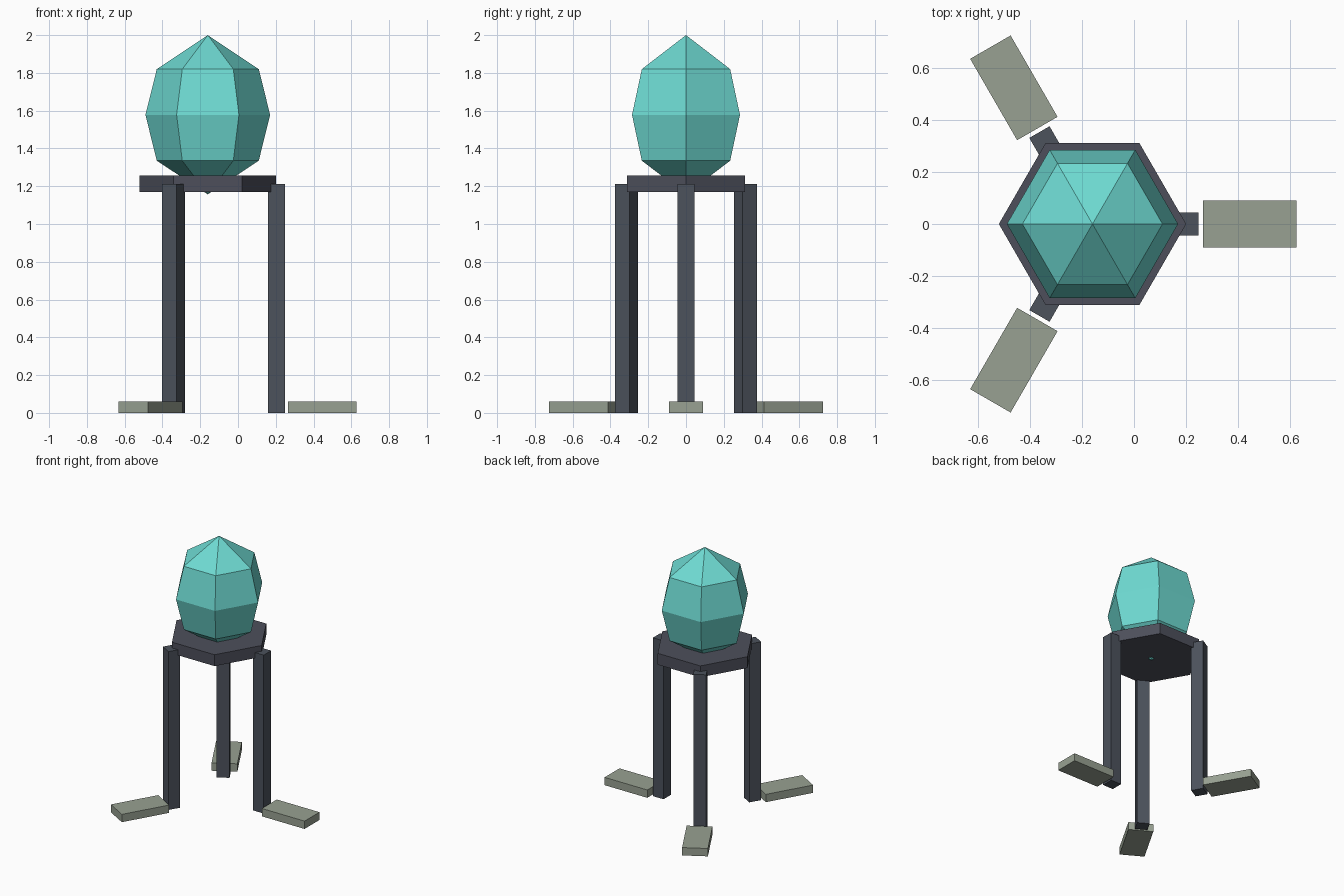
import bpy, bmesh, math
from mathutils import Matrix, Vector

if "Cube" in bpy.data.objects:
    bpy.data.objects.remove(bpy.data.objects["Cube"])

AXIS = Vector((-0.16, 0, 0))  # vertical axis of the tripod


def material(name, rgb):
    """Flat colour from 0-255 sRGB."""
    m = bpy.data.materials.new(name)
    lin = [((c / 255 + 0.055) / 1.055) ** 2.4 for c in rgb]
    m.diffuse_color = (*lin, 1)
    m.use_nodes = True
    m.node_tree.nodes["Principled BSDF"].inputs["Base Color"].default_value = m.diffuse_color
    return m


teal = material("teal crystal", (110, 218, 210))
slate = material("slate platform", (77, 79, 91))
iron = material("iron legs", (76, 82, 92))
stone = material("grey green feet", (152, 161, 146))


def add_object(name, bm, mat):
    bmesh.ops.recalc_face_normals(bm, faces=bm.faces)
    mesh = bpy.data.meshes.new(name)
    bm.to_mesh(mesh)
    bm.free()
    mesh.materials.append(mat)
    obj = bpy.data.objects.new(name, mesh)
    obj.location = AXIS
    bpy.context.collection.objects.link(obj)


def hexagon_lathe(name, profile, mat):
    """Six-sided solid from (radius, height) rings; radius 0 makes a tip."""
    bm = bmesh.new()
    rings = []
    for r, z in profile:
        n = 6 if r else 1
        rings.append([bm.verts.new((r * math.cos(i * math.pi / 3),
                                    r * math.sin(i * math.pi / 3), z)) for i in range(n)])
    for a, b in zip(rings, rings[1:]):
        for i in range(6):
            j = (i + 1) % 6
            corners = [a[i % len(a)], a[j % len(a)], b[j % len(b)], b[i % len(b)]]
            bm.faces.new(list(dict.fromkeys(corners)))
    for ring in (rings[0], rings[-1]):
        if len(ring) == 6:
            bm.faces.new(ring)
    add_object(name, bm, mat)


def radial_box(name, radius, size, angle, mat):
    """Box standing on the ground, pushed outwards from the axis."""
    bm = bmesh.new()
    place = (Matrix.Rotation(angle, 4, 'Z')
             @ Matrix.Translation((radius, 0, size[2] / 2))
             @ Matrix.Diagonal((*size, 1)))
    bmesh.ops.create_cube(bm, size=1, matrix=place)
    add_object(name, bm, mat)


# Faceted crystal, its lower tip poking just through the platform
hexagon_lathe("crystal", [(0, 1.157), (0.27, 1.335), (0.33, 1.578), (0.27, 1.82), (0, 2.0)], teal)

# Hexagonal platform
hexagon_lathe("platform", [(0.361, 1.17), (0.361, 1.257)], slate)

# Three legs, each with a flat foot slab outside it
for k in range(3):
    angle = k * math.tau / 3
    radial_box(f"leg_{k + 1}", 0.364, (0.09, 0.09, 1.213), angle, iron)
    radial_box(f"foot_{k + 1}", 0.606, (0.362, 0.18, 0.06), angle, stone)
